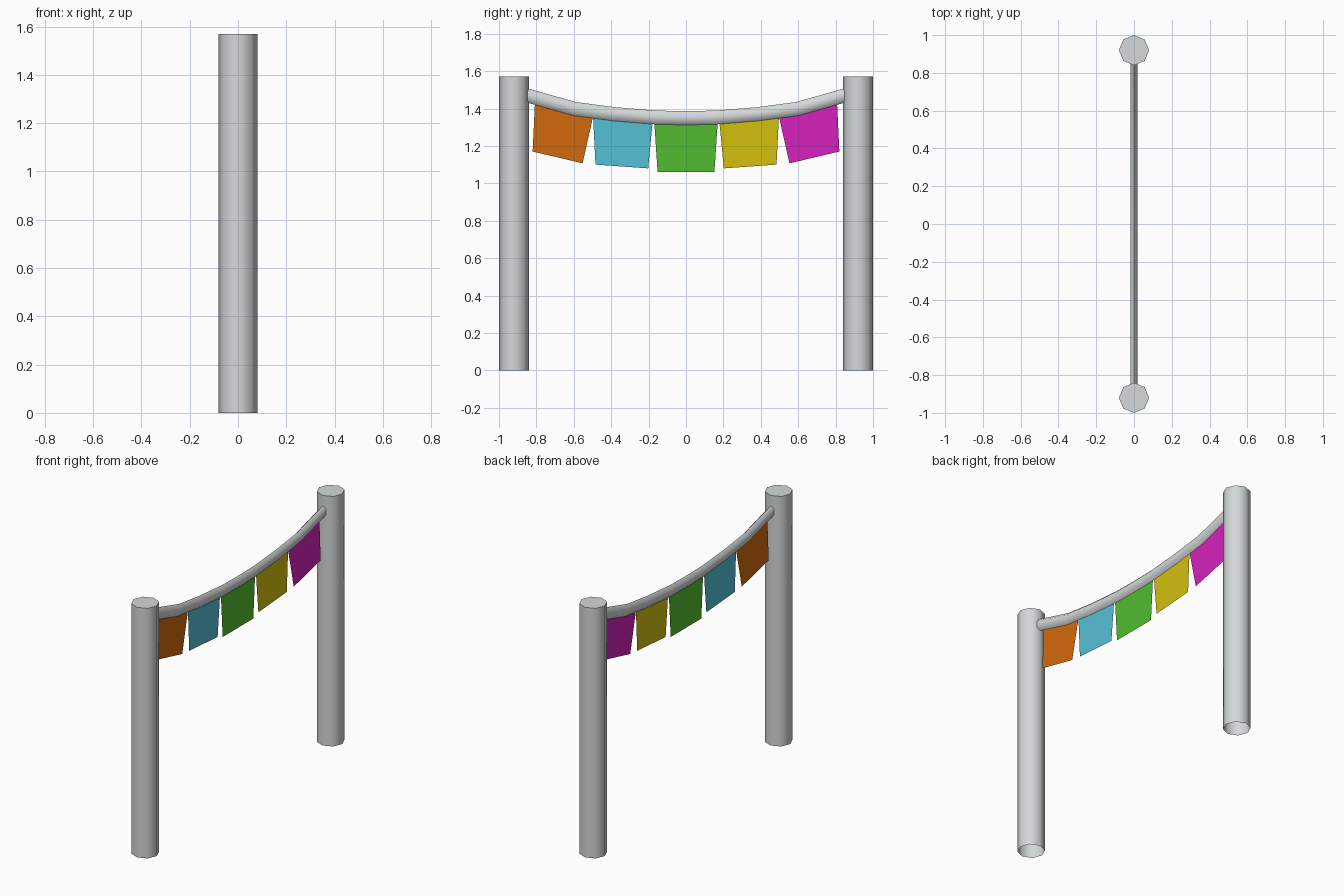
import bpy, math

if "Cube" in bpy.data.objects:
    bpy.data.objects.remove(bpy.data.objects["Cube"])


def material(name, rgb):
    """Flat colour from 0-255 display values."""
    def lin(c):
        c /= 255
        return c / 12.92 if c <= 0.04045 else ((c + 0.055) / 1.055) ** 2.4
    m = bpy.data.materials.new(name)
    m.diffuse_color = (*[lin(c) for c in rgb], 1)
    m.use_nodes = True
    m.node_tree.nodes["Principled BSDF"].inputs["Base Color"].default_value = m.diffuse_color
    return m


def build(name, verts, faces, mat, smooth=False):
    me = bpy.data.meshes.new(name)
    me.from_pydata(verts, [], faces)
    me.materials.append(mat)
    ob = bpy.data.objects.new(name, me)
    bpy.context.collection.objects.link(ob)
    if smooth:
        bpy.ops.object.select_all(action='DESELECT')
        ob.select_set(True)
        bpy.context.view_layer.objects.active = ob
        bpy.ops.object.shade_smooth_by_angle(angle=math.radians(62))
    return ob


def tube_faces(rings, n):
    return [(r * n + i, r * n + (i + 1) % n, (r + 1) * n + (i + 1) % n, (r + 1) * n + i)
            for r in range(rings - 1) for i in range(n)]


grey = material("light grey", (212, 216, 216))
orange = material("orange", (212, 106, 14))
cyan = material("sky blue", (85, 192, 214))
green = material("green", (82, 188, 48))
yellow = material("yellow", (212, 192, 15))
magenta = material("magenta", (214, 34, 188))

# Octagonal posts, capped on top and open underneath
R, H, N = 0.08, 1.57, 8
for label, y in (("left_post", -0.92), ("right_post", 0.92)):
    verts = [(R * math.cos(math.tau * i / N), y + R * math.sin(math.tau * i / N), z)
             for z in (0, H) for i in range(N)]
    build(label, verts, tube_faces(2, N) + [tuple(range(N, 2 * N))], grey, True)

# Sagging rope: flattened hexagonal section swept along the curve
half = [(0.86, 1.473), (0.595, 1.398), (0.38, 1.37), (0.16, 1.352)]
path = [(-y, z) for y, z in half] + [(0, 1.349)] + half[::-1]
S = 6
verts = []
for k, (y, z) in enumerate(path):
    a, b = path[max(k - 1, 0)], path[min(k + 1, len(path) - 1)]
    ang = math.atan2(b[1] - a[1], b[0] - a[0])
    for i in range(S):
        t = math.tau * i / S
        up = 0.037 * math.cos(t)
        verts.append((0.021 * math.sin(t), y - up * math.sin(ang), z + up * math.cos(ang)))
faces = [f[::-1] for f in tube_faces(len(path), S)]
build("rope", verts, faces, grey, True)

# Flags: thin sheets whose upper edges tuck into the rope (corners as y, z)
outer = [(-0.807, 1.445), (-0.494, 1.37), (-0.553, 1.107), (-0.82, 1.17)]
inner = [(-0.497, 1.362), (-0.178, 1.335), (-0.202, 1.08), (-0.484, 1.10)]
middle = [(-0.17, 1.335), (0.17, 1.335), (0.152, 1.06), (-0.152, 1.06)]


def mirror(c):
    return [(-y, z) for y, z in c][::-1]


for name, corners, mat in (("orange_flag", outer, orange), ("blue_flag", inner, cyan),
                           ("green_flag", middle, green), ("yellow_flag", mirror(inner), yellow),
                           ("magenta_flag", mirror(outer), magenta)):
    build(name, [(0, y, z) for y, z in corners], [(3, 2, 1, 0)], mat)
